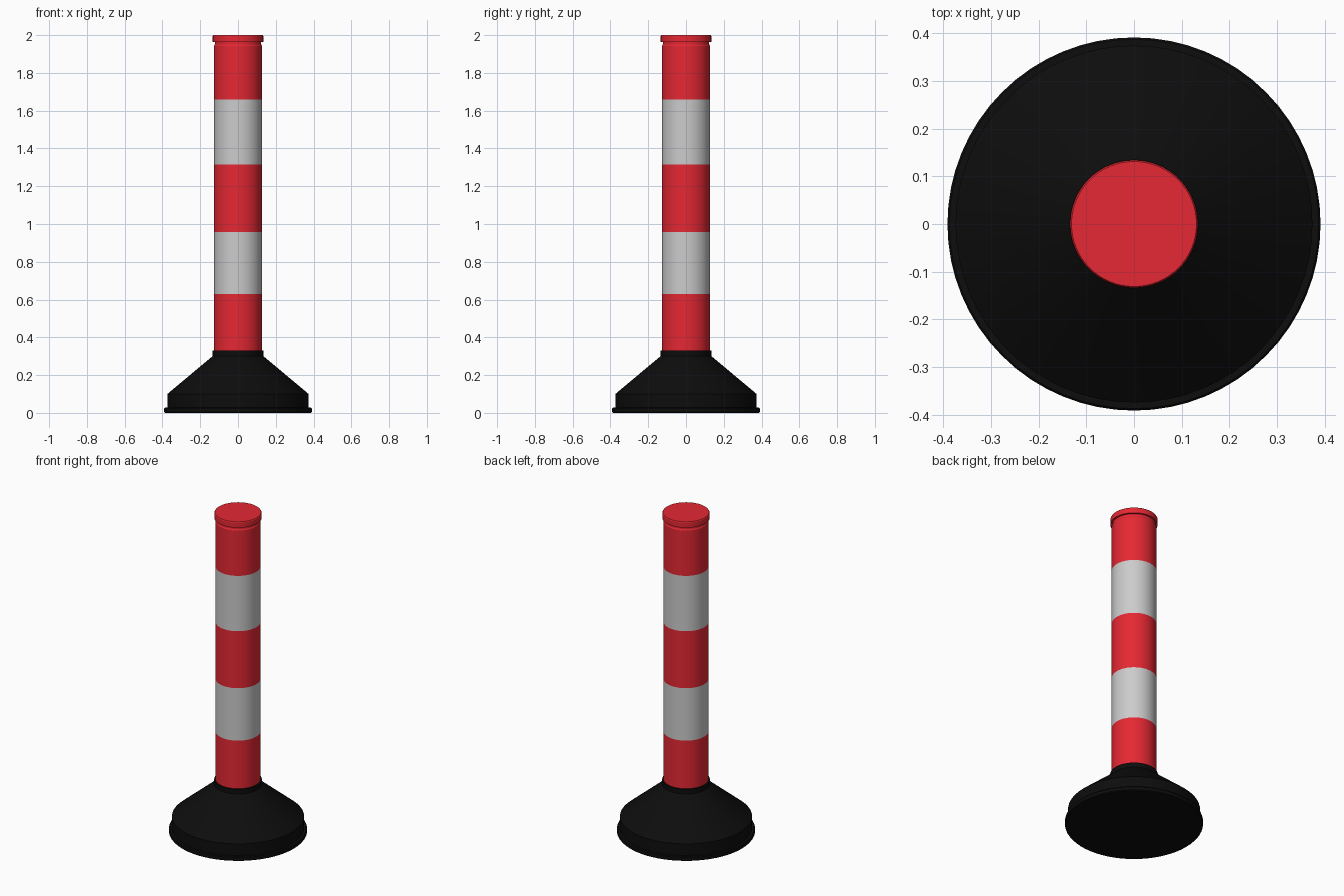
import bpy, bmesh, math

if "Cube" in bpy.data.objects:
    bpy.data.objects.remove(bpy.data.objects["Cube"])

SIDES = 64


def material(name, rgb):
    m = bpy.data.materials.new(name)
    m.diffuse_color = (*rgb, 1)
    m.use_nodes = True
    m.node_tree.nodes["Principled BSDF"].inputs["Base Color"].default_value = m.diffuse_color
    return m


def lathe(name, profile, mat=None):
    """Revolve (radius, z) points around z; radius 0 closes an end with a disc."""
    bm = bmesh.new()
    rings = []
    for r, z in profile:
        n = SIDES if r else 1
        rings.append([bm.verts.new((r * math.cos(2 * math.pi * i / SIDES),
                                    r * math.sin(2 * math.pi * i / SIDES), z))
                      for i in range(n)])
    for a, b in zip(rings, rings[1:]):
        if len(a) == 1:
            bm.faces.new(b)
        elif len(b) == 1:
            bm.faces.new(a)
        else:
            for i in range(SIDES):
                j = (i + 1) % SIDES
                bm.faces.new((a[i], a[j], b[j], b[i]))
    for v in [v for v in bm.verts if not v.link_faces]:
        bm.verts.remove(v)
    bmesh.ops.recalc_face_normals(bm, faces=bm.faces)
    me = bpy.data.meshes.new(name)
    bm.to_mesh(me)
    bm.free()
    if mat:
        me.materials.append(mat)
    ob = bpy.data.objects.new(name, me)
    bpy.context.collection.objects.link(ob)
    bpy.ops.object.select_all(action='DESELECT')
    ob.select_set(True)
    bpy.context.view_layer.objects.active = ob
    bpy.ops.object.shade_smooth_by_angle(angle=math.radians(25))
    return ob


red = material("red", (0.78, 0.021, 0.033))
black = material("black_rubber", (0.004, 0.004, 0.004))

# Weighted base: flange, short wall, cone and collar
lathe("base", [(0, 0), (0.387, 0), (0.391, 0.005), (0.391, 0.023), (0.387, 0.028),
               (0.374, 0.028), (0.374, 0.10), (0.135, 0.30), (0.135, 0.33), (0, 0.33)], black)

# Post made of alternating red and pale stripes
R = 0.127
levels = [0.33, 0.63, 0.958, 1.314, 1.66]
for k in range(4):
    lathe(f"stripe_{k + 1}", [(R, levels[k]), (R, levels[k + 1])],
          None if k % 2 else red)

# Top red stripe with narrow neck and overhanging cap
lathe("top_stripe_and_cap", [(R, 1.66), (R, 1.943), (0.123, 1.951), (0.123, 1.964),
                             (0.134, 1.964), (0.134, 1.995), (0.131, 2.0), (0, 2.0)], red)
